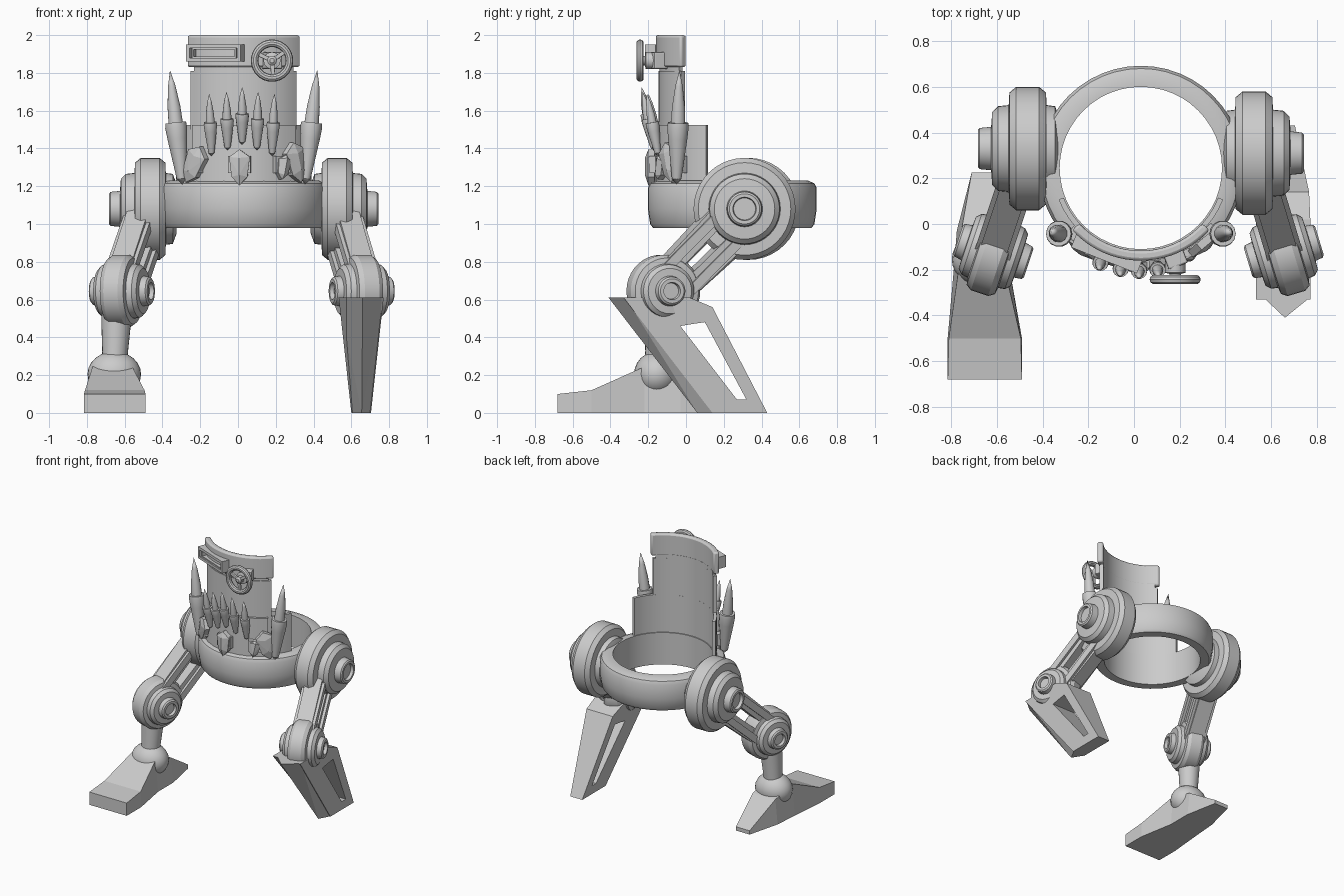
import bpy, bmesh, math
from mathutils import Matrix, Vector

if "Cube" in bpy.data.objects:
    bpy.data.objects.remove(bpy.data.objects["Cube"])

metal = bpy.data.materials.new("plain_grey")
metal.use_nodes = True
GREY = (0.6, 0.6, 0.6, 1)
metal.diffuse_color = GREY
metal.node_tree.nodes["Principled BSDF"].inputs["Base Color"].default_value = GREY

CX, CY = 0.03, 0.245      # axis of the cockpit ring
smooth_parts = []


def finish(name, bm, matrix=Matrix(), smooth=False, bevel=0):
    bmesh.ops.remove_doubles(bm, verts=bm.verts, dist=1e-5)
    bmesh.ops.recalc_face_normals(bm, faces=bm.faces)
    mesh = bpy.data.meshes.new(name)
    bm.transform(matrix)
    bm.to_mesh(mesh)
    bm.free()
    mesh.materials.append(metal)
    ob = bpy.data.objects.new(name, mesh)
    bpy.context.collection.objects.link(ob)
    if smooth:
        smooth_parts.append(ob)
    if bevel:
        mod = ob.modifiers.new("soft_edges", "BEVEL")
        mod.width, mod.segments, mod.limit_method = bevel, 2, "ANGLE"
    return ob


def lathe(name, profile, matrix, steps=32, closed=False):
    """Turn (radius, height) points around local z."""
    bm = bmesh.new()
    vs = [bm.verts.new((r, 0, t)) for r, t in profile]
    es = [bm.edges.new(p) for p in zip(vs, vs[1:])]
    if closed:
        es.append(bm.edges.new((vs[-1], vs[0])))
    bmesh.ops.spin(bm, geom=vs + es, cent=(0, 0, 0), axis=(0, 0, 1),
                   angle=math.tau, steps=steps, use_merge=True)
    return finish(name, bm, matrix, True)


def aim(start, direction):
    return Matrix.Translation(start) @ Vector(direction).to_track_quat("Z", "Y").to_matrix().to_4x4()


def frame(name, outer, inner, place, matrix=Matrix()):
    """Slab with a slot; place(u, v, side) gives the position."""
    bm = bmesh.new()
    loops = [[bm.verts.new(place(u, v, s)) for u, v in loop]
             for s in (-1, 1) for loop in (outer, inner)]
    o0, i0, o1, i1 = loops
    for a, b in ((o0, i0), (o1, i1), (o0, o1), (i0, i1)):
        for k in range(len(a)):
            j = (k + 1) % len(a)
            bm.faces.new((a[k], a[j], b[j], b[k]))
    return finish(name, bm, matrix)


def shell(name, half_angle, r0, r1, z0, z1, steps=20, bevel=0):
    """Curved wall around the ring axis, centred on the front."""
    bm = bmesh.new()
    a = math.radians(half_angle)
    vs = [bm.verts.new(p) for p in ((0, -r0, z0), (0, -r1, z0), (0, -r1, z1), (0, -r0, z1))]
    face = bm.faces.new(vs)
    bmesh.ops.rotate(bm, verts=vs, matrix=Matrix.Rotation(-a, 3, "Z"))
    start = face.copy()
    bmesh.ops.spin(bm, geom=[face], cent=(0, 0, 0), axis=(0, 0, 1), angle=2 * a, steps=steps)
    return finish(name, bm, Matrix.Translation((CX, CY, 0)), True, bevel)


def hull(name, points):
    bm = bmesh.new()
    for p in points:
        bm.verts.new(p)
    bmesh.ops.convex_hull(bm, input=bm.verts)
    return finish(name, bm)


def on_wall(x, radius, z, tilt=0):
    """Frame on the curved wall: local -y points outward, z up."""
    a = math.asin((x - CX) / radius)
    pos = (x, CY - radius * math.cos(a), z)
    return Matrix.Translation(pos) @ Matrix.Rotation(a, 4, "Z") @ Matrix.Rotation(tilt, 4, "Y")


def box(name, size, matrix, bevel=0):
    bm = bmesh.new()
    bmesh.ops.create_cube(bm, size=1)
    bmesh.ops.scale(bm, vec=size, verts=bm.verts)
    return finish(name, bm, matrix, False, bevel)


# Cockpit ring
lathe("cockpit_ring", [(0.355, 0.98), (0.42, 0.98), (0.435, 1.0), (0.447, 1.08), (0.447, 1.19),
      (0.435, 1.215), (0.4, 1.23), (0.355, 1.23)], Matrix.Translation((CX, CY, 0)), 48, True)

# Front shield and head band
shell("lower_shield", 69, 0.362, 0.385, 1.2, 1.525)
shell("lower_shield_front", 42, 0.38, 0.41, 1.22, 1.525, 8)
shell("middle_shield", 46, 0.362, 0.39, 1.5, 1.81)
shell("head_neck", 43, 0.362, 0.385, 1.8, 1.84)
shell("head_band", 48, 0.362, 0.405, 1.83, 2.0, 20, 0.012)

# Visor: rectangular frame with a raised inner frame
visor = on_wall(-0.12, 0.405, 1.905)
for label, w, h, b, depth in (("visor_frame", 0.155, 0.046, 0.02, 0.03),
                              ("visor_inner_frame", 0.125, 0.026, 0.008, 0.02)):
    rect = [(-w, -h), (w, -h), (w, h), (-w, h)]
    hole = [(u - math.copysign(b, u), v - math.copysign(b, v)) for u, v in rect]
    frame(label, rect, hole, lambda u, v, s: (u, s * depth, v), visor)

# Hand wheel on the head
wheel = aim((0.18, -0.243, 1.865), (0, -1, 0))
tube = [(0.092 + 0.02 * math.cos(k * math.tau / 10), 0.02 * math.sin(k * math.tau / 10)) for k in range(10)]
lathe("wheel_rim", tube, wheel, 32, True)
lathe("wheel_hub", [(0, -0.09), (0.045, -0.09), (0.045, -0.03), (0.025, -0.025), (0.025, 0.01),
      (0.012, 0.02), (0, 0.02)], wheel, 20)
for k in range(3):
    spoke = wheel @ Matrix.Rotation(k * math.tau / 3 + 0.6, 4, "Z") @ Matrix.Translation((0.05, 0, 0))
    box("wheel_spoke", (0.09, 0.022, 0.018), spoke, 0.004)
box("wheel_bracket", (0.09, 0.08, 0.09), on_wall(0.18, 0.42, 1.865), 0.008)


# Spikes seated in tapered sockets
def spike(name, base, tip, r):
    d = Vector(tip) - Vector(base)
    L = d.length
    lathe(name + "_socket", [(0, 0), (r * 0.45, L * 0.05), (r * 0.9, L * 0.4), (r, L * 0.5),
          (r * 0.95, L * 0.54), (0, L * 0.54)], aim(base, d), 14)
    lathe(name, [(r * 0.68, L * 0.52), (r * 0.6, L * 0.68), (r * 0.35, L * 0.86), (0, L)], aim(base, d), 12)


for x, low, high in ((-0.14, 1.36, 1.69), (-0.055, 1.39, 1.7), (0.022, 1.42, 1.725),
                     (0.1, 1.39, 1.7), (0.18, 1.36, 1.69)):
    y = on_wall(x, 0.42, 0).translation.y
    spike("small_spike", (x, y, low), (x + (x - 0.02) * 0.08, y - 0.06, high), 0.036)
for s in (-1, 1):
    spike("side_horn", (CX + s * 0.325, -0.05, 1.21), (CX + s * 0.39, -0.035, 1.815), 0.058)

# Faceted blades along the bottom of the shield, on square mounts
for x, z, tilt, size in ((0.008, 1.3, 0, 1), (-0.235, 1.315, 0.45, 1.1),
                         (0.31, 1.325, -0.25, 1.15), (0.24, 1.3, 0.2, 0.7)):
    m = on_wall(x, 0.435, z, tilt)
    pts = [(0, -0.095), (0.042, -0.05), (0.055, 0.055), (0, 0.095), (-0.055, 0.055), (-0.042, -0.05)]
    hull("shield_blade", [m @ Vector((u * size, d, v * size)) for u, v in pts for d in (-0.01, 0.025)]
         + [m @ Vector((0, -0.028, v)) for v in (-0.04, 0.05)])
    box("blade_mount", (0.12, 0.05, 0.09), on_wall(x, 0.41, 1.315))

# Legs: hip, thigh and knee on both sides
HIP = [(0.27, 0.05), (0.245, 0.08), (0.19, 0.083), (0.185, 0.13), (0.16, 0.155), (0.095, 0.16),
       (0.09, 0.21), (0.08, 0.218), (0.062, 0.218), (0.058, 0.195), (0, 0.195)]
HIP_IN = [(0, -0.14), (0.13, -0.14), (0.185, -0.12), (0.19, -0.083), (0.245, -0.08), (0.27, -0.05)]
KNEE = [(0.192, 0.04), (0.175, 0.065), (0.145, 0.07), (0.14, 0.1), (0.12, 0.12), (0.08, 0.122),
        (0.075, 0.155), (0.065, 0.163), (0.046, 0.163), (0.042, 0.14), (0, 0.14)]
for side, s, hip, knee in (("right", -1, Vector((-0.465, 0.33, 1.08)), Vector((-0.615, -0.12, 0.645))),
                           ("left", 1, Vector((0.525, 0.31, 1.08)), Vector((0.655, -0.12, 0.645)))):
    lathe(side + "_hip", HIP_IN + HIP, aim(hip, (s, 0, 0)), 40)
    d = (knee - hip).normalized()
    axis = d.cross(Vector((0, 0, 1))).normalized()
    if axis.x * s < 0:
        axis = -axis
    lathe(side + "_knee", [(r, -t) for r, t in reversed(KNEE)] + KNEE, aim(knee, axis), 36)
    up = axis.cross(d)
    basis = Matrix((axis, d, up)).transposed().to_4x4()
    length = (knee - hip).length
    frame(side + "_thigh", [(0, -0.14), (length, -0.12), (length, 0.12), (0, 0.14)],
          [(0.2, -0.035), (length - 0.15, -0.03), (length - 0.15, 0.03), (0.2, 0.035)],
          lambda u, v, k: (k * 0.06, u, v), Matrix.Translation(hip) @ basis)
    for v in (-0.09, 0.09):
        m = Matrix.Translation(hip) @ basis @ Matrix.Translation((0, length / 2, v))
        box(side + "_thigh_rail", (0.16, length * 0.9, 0.05), m)

# Right shin, ankle and foot
top, ankle = Vector((-0.64, -0.13, 0.62)), Vector((-0.655, -0.155, 0.2))
lathe("right_shin", [(0, 0), (0.08, 0), (0.078, 0.15), (0.068, 0.3), (0.068, 0.4), (0, 0.4)],
      aim(top, ankle - top), 24)
ball = [(math.sin(k * math.pi / 12), -math.cos(k * math.pi / 12)) for k in range(13)]
lathe("right_ankle", ball, Matrix.Translation(ankle + Vector((0, 0, 0.005)))
      @ Matrix.Diagonal((0.142, 0.12, 0.12, 1)), 28)
bm = bmesh.new()
rows = [[bm.verts.new(p) for p in ((a, y, 0), (b, y, 0), (b - t, y, z), (a + t, y, z))]
        for y, a, b, z, t in ((-0.68, -0.815, -0.49, 0.1, 0), (-0.5, -0.815, -0.49, 0.12, 0.005),
                              (-0.22, -0.79, -0.54, 0.245, 0.02), (-0.03, -0.775, -0.54, 0.19, 0.02),
                              (0.225, -0.71, -0.59, 0.03, 0))]
bm.faces.new(rows[0])
bm.faces.new(rows[-1])
for a, b in zip(rows, rows[1:]):
    for k in range(4):
        bm.faces.new((a[k], a[k - 1], b[k - 1], b[k]))
finish("right_foot", bm)

# Left slotted claw with a ridged front
frame("left_claw", [(-0.33, 0.61), (0.02, 0.61), (0.14, 0.56), (0.43, 0), (0.14, 0)],
      [(-0.03, 0.46), (0.03, 0.47), (0.1, 0.48), (0.32, 0.07), (0.27, 0.07)],
      lambda y, z, k: (0.652 + k * (0.052 + 0.11 * z), y, z))
hull("left_claw_ridge", [(0.533, -0.29, 0.61), (0.771, -0.32, 0.61), (0.66, -0.41, 0.61),
                         (0.6, 0.15, 0), (0.704, 0.15, 0), (0.655, 0.06, 0)])

# Smooth shading on the round parts
bpy.ops.object.select_all(action="DESELECT")
for ob in smooth_parts:
    ob.select_set(True)
bpy.context.view_layer.objects.active = smooth_parts[0]
bpy.ops.object.shade_smooth_by_angle(angle=math.radians(30))
